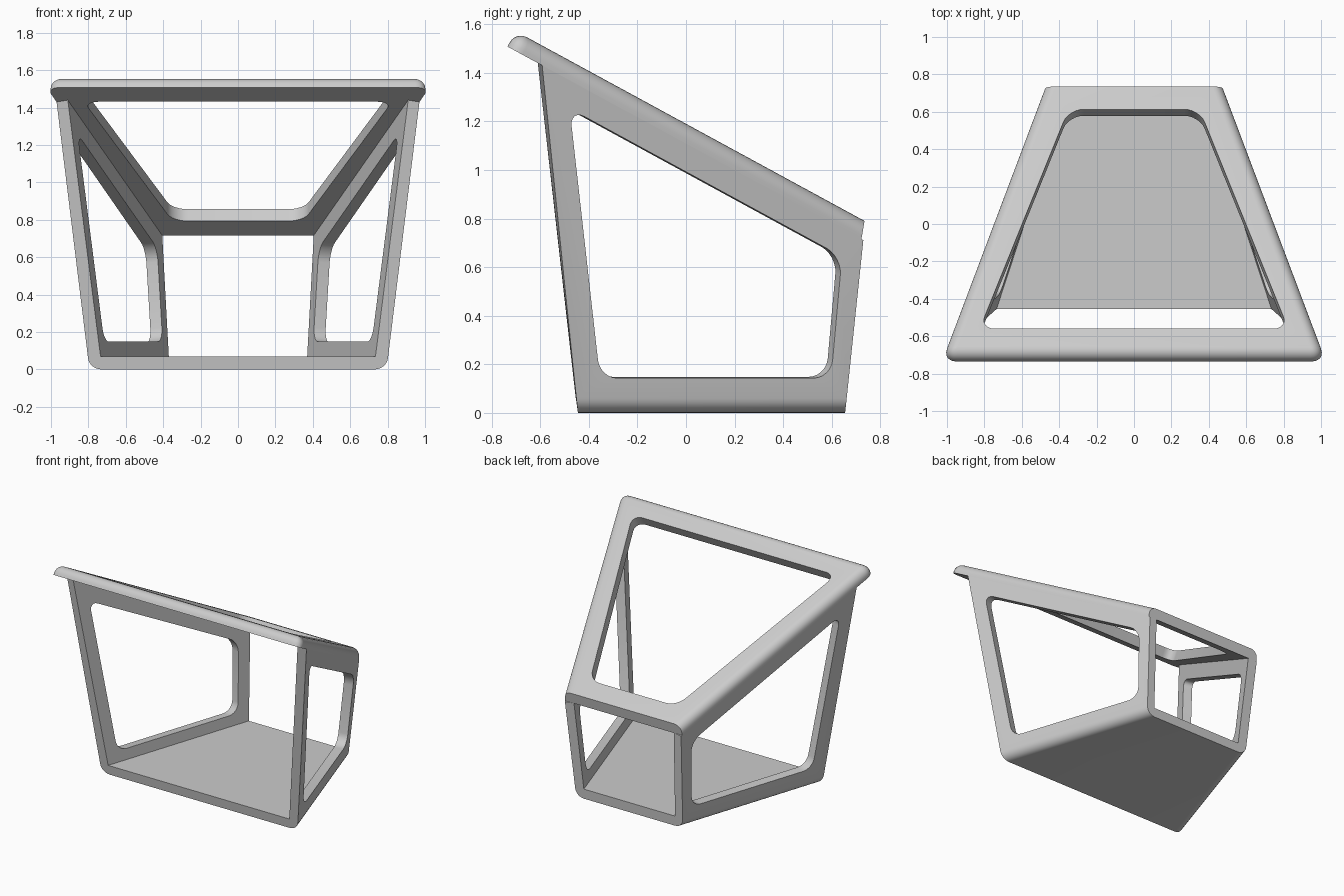
import bpy, bmesh
from math import radians
from mathutils import Vector

if "Cube" in bpy.data.objects:
    bpy.data.objects.remove(bpy.data.objects["Cube"])

grey = bpy.data.materials.new("light_grey")
grey.use_nodes = True
colour = (0.6, 0.6, 0.6, 1)
grey.diffuse_color = colour
grey.node_tree.nodes["Principled BSDF"].inputs["Base Color"].default_value = colour


# Planes that bound the shell
def side_x(y, z):
    return 0.648 - 0.329 * y + 0.089 * z


def top_z(y):
    return 1.19 - 0.544 * y


def under_z(y):
    return 1.108 - 0.544 * y


def side_point(y, z):
    return Vector((side_x(y, z), y, z))


def flip(p):
    return Vector((-p[0], p[1], p[2]))


def loft(a, b):
    """Closed solid between two matching loops; returns bmesh and its lengthwise edges."""
    bm = bmesh.new()
    va = [bm.verts.new(p) for p in a]
    vb = [bm.verts.new(p) for p in b]
    n = len(va)
    bm.faces.new(va)
    bm.faces.new(vb[::-1])
    for i in range(n):
        j = (i + 1) % n
        bm.faces.new((va[i], vb[i], vb[j], va[j]))
    bmesh.ops.recalc_face_normals(bm, faces=bm.faces)
    return bm, [bm.edges.get((p, q)) for p, q in zip(va, vb)]


def bevel(bm, edges, width, segments=6):
    bmesh.ops.bevel(bm, geom=edges, offset=width, segments=segments,
                    profile=0.5, affect='EDGES')


def make_object(name, bm):
    mesh = bpy.data.meshes.new(name)
    bm.to_mesh(mesh)
    bm.free()
    mesh.materials.append(grey)
    obj = bpy.data.objects.new(name, mesh)
    bpy.context.collection.objects.link(obj)
    return obj


def activate(obj):
    bpy.ops.object.select_all(action='DESELECT')
    obj.select_set(True)
    bpy.context.view_layer.objects.active = obj


def cut_window(obj, points, normal, radius):
    """Cut a round-cornered opening straight through a panel."""
    push = normal.normalized() * 0.14
    bm, edges = loft([p + push for p in points], [p - push for p in points])
    bevel(bm, edges, radius)
    cutter = make_object("window_cutter", bm)
    cutter.hide_render = True
    mod = obj.modifiers.new("window", 'BOOLEAN')
    mod.operation = 'DIFFERENCE'
    mod.solver = 'EXACT'
    mod.object = cutter
    activate(obj)
    bpy.ops.object.modifier_apply(modifier=mod.name)
    bpy.data.objects.remove(cutter)


def smooth(obj):
    activate(obj)
    bpy.ops.object.shade_smooth_by_angle(angle=radians(30))


# Floor and side walls: one U-shaped section lofted from front to back
def u_section(in_bottom, in_top, out_top_y, out_bottom_y):
    half = [Vector(in_bottom), Vector(in_top),
            side_point(out_top_y, under_z(out_top_y)), side_point(out_bottom_y, 0)]
    return half + [flip(p) for p in reversed(half)]


front = u_section((0.735, -0.455, 0.07), (0.91, -0.61, under_z(-0.61)), -0.592, -0.445)
back = u_section((0.37, 0.655, 0.07), (0.405, 0.72, under_z(0.72)), 0.73, 0.655)
bm, lengthwise = loft(front, back)
bevel(bm, lengthwise[3:5], 0.06)
shell = make_object("floor_and_side_walls", bm)

# Side windows
opening = [side_point(y, z) for y, z in
           ((-0.354, 0.143), (0.597, 0.143), (0.642, 0.643), (-0.479, 1.253))]
wall_normal = Vector((1, 0.329, -0.089))
cut_window(shell, opening, wall_normal, 0.075)
cut_window(shell, [flip(p) for p in opening], flip(wall_normal), 0.075)
smooth(shell)


# Sloping roof with a rounded front lip
def roof_loop(front_y, back_y, height):
    pts = [side_point(y, height(y)) for y in (front_y, back_y)]
    return pts + [flip(p) for p in reversed(pts)]


bm, uprights = loft(roof_loop(-0.735, 0.722, under_z), roof_loop(-0.702, 0.735, top_z))
bevel(bm, [uprights[0], uprights[3]], 0.075)
top_face = max(bm.faces, key=lambda f: f.normal.z * f.calc_area())
rim = [e for e in top_face.edges if min(v.co.y for v in e.verts) < 0.7]
bevel(bm, rim, 0.055)
roof = make_object("roof", bm)

# Roof window
opening = [Vector((x, y, top_z(y))) for x, y in
           ((0.825, -0.56), (0.35, 0.613), (-0.35, 0.613), (-0.825, -0.56))]
cut_window(roof, opening, Vector((0, 0.544, 1)), 0.08)
smooth(roof)
